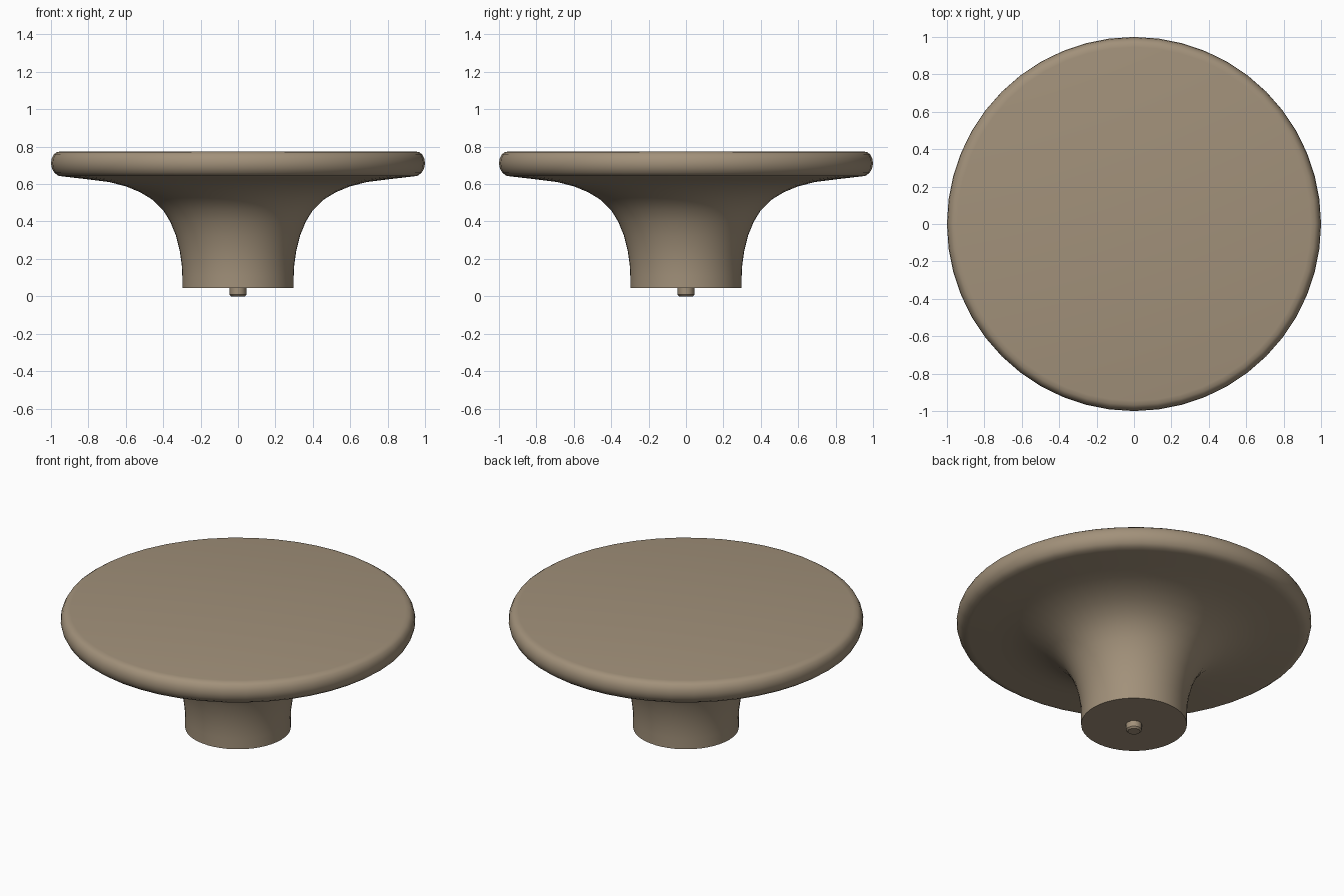
import bpy, math

if "Cube" in bpy.data.objects:
    bpy.data.objects.remove(bpy.data.objects["Cube"])

SIDES = 48

clay = bpy.data.materials.new("warm_taupe")
clay.diffuse_color = (0.36, 0.283, 0.195, 1)
clay.use_nodes = True
clay.node_tree.nodes["Principled BSDF"].inputs["Base Color"].default_value = clay.diffuse_color


def lathe(name, profile, sides, angle):
    """Revolve (radius, z) points, listed bottom to top, and cap both ends."""
    verts, faces = [], []
    for r, z in profile:
        for i in range(sides):
            a = 2 * math.pi * i / sides
            verts.append((r * math.cos(a), r * math.sin(a), z))
    for k in range(len(profile) - 1):
        for i in range(sides):
            j = (i + 1) % sides
            faces.append((k * sides + i, k * sides + j,
                          (k + 1) * sides + j, (k + 1) * sides + i))
    faces.append(tuple(reversed(range(sides))))
    faces.append(tuple(range(len(verts) - sides, len(verts))))
    mesh = bpy.data.meshes.new(name)
    mesh.from_pydata(verts, [], faces)
    mesh.materials.append(clay)
    obj = bpy.data.objects.new(name, mesh)
    bpy.context.collection.objects.link(obj)
    bpy.ops.object.select_all(action='DESELECT')
    obj.select_set(True)
    bpy.context.view_layer.objects.active = obj
    bpy.ops.object.shade_smooth_by_angle(angle=math.radians(angle))
    return obj


# Flared pedestal and round top in one continuous body
stem = [(0.298, 0.045), (0.298, 0.11), (0.301, 0.17), (0.311, 0.24),
        (0.332, 0.325), (0.363, 0.40), (0.40, 0.46), (0.455, 0.515),
        (0.524, 0.557), (0.60, 0.588), (0.69, 0.611), (0.80, 0.625),
        (0.93, 0.64)]
rim = [(0.96, 0.644), (0.982, 0.66), (0.995, 0.685), (1.0, 0.71),
       (0.996, 0.737), (0.984, 0.76), (0.968, 0.771), (0.945, 0.775)]
lathe("knob_body", stem + rim, SIDES, 40)

# Small screw pin under the pedestal
lathe("base_pin", [(0.036, 0.0), (0.045, 0.009), (0.045, 0.055)], 12, 35)
